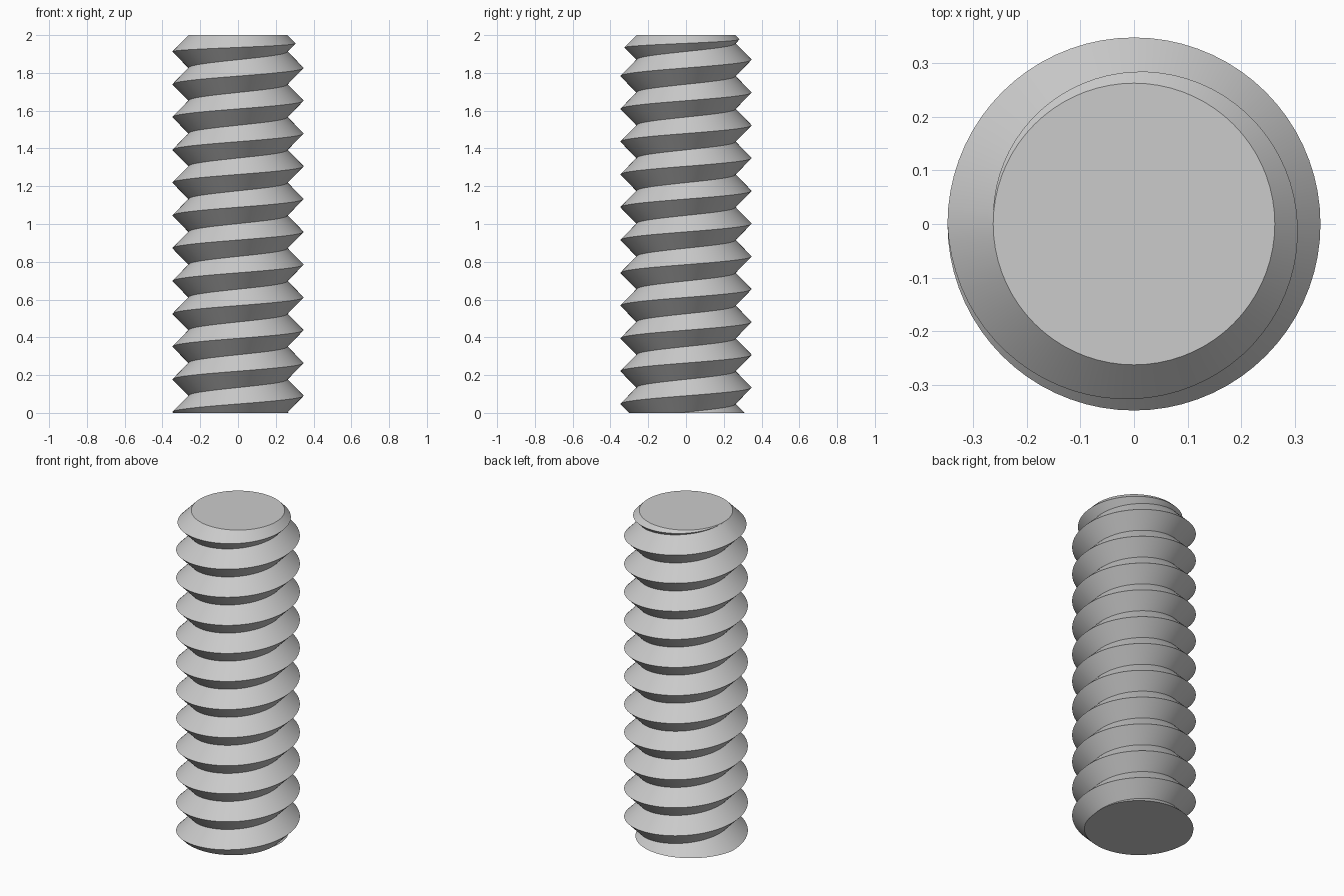
import bpy
import bmesh
import math

cube = bpy.data.objects.get("Cube")
if cube:
    bpy.data.objects.remove(cube, do_unlink=True)

# Thread dimensions
HEIGHT = 2.0
CREST_R, ROOT_R = 0.347, 0.262
SEG = 72                         # steps per turn
FULL_TURNS = 11                  # turns before the top chamfer begins
START_Z = 0.004                  # height of the first crest
PITCH = (HEIGHT - START_Z) / (FULL_TURNS + 0.5)
LAST = FULL_TURNS * SEG

# Plain grey steel
steel = bpy.data.materials.new("grey steel")
steel.use_nodes = True
colour = (0.6, 0.6, 0.6, 1.0)
steel.diffuse_color = colour
steel.node_tree.nodes["Principled BSDF"].inputs["Base Color"].default_value = colour

bm = bmesh.new()
roots, crests = {}, {}


def add_vert(k, radius, z):
    a = math.pi + math.tau * k / SEG
    return bm.verts.new((radius * math.cos(a), radius * math.sin(a), z))


def root(k):
    """Valley of the thread; closes into a flat ring at the top."""
    if k >= LAST:
        k = LAST + (k - LAST) % SEG
    if k not in roots:
        z = START_Z + PITCH * (k / SEG + 0.5)
        roots[k] = add_vert(k, ROOT_R, min(z, HEIGHT))
    return roots[k]


def crest(k):
    """Ridge of the thread; fades into the top ring over the last turn."""
    if k == LAST + SEG:
        return root(k)
    if k not in crests:
        fade = max(0, k - LAST) / SEG
        z = START_Z + PITCH * (k / SEG - fade / 2)
        crests[k] = add_vert(k, CREST_R + (ROOT_R - CREST_R) * fade, z)
    return crests[k]


def add_face(*verts):
    bm.faces.new(list(dict.fromkeys(verts)))


# Lower and upper flank of the ridge, swept along the helix
for k in range(-SEG, LAST + SEG):
    add_face(root(k - SEG), root(k - SEG + 1), crest(k + 1), crest(k))
    add_face(crest(k), crest(k + 1), root(k + 1), root(k))

# Flat top
bm.faces.new([root(LAST + i) for i in range(SEG)])

# Flat bottom, cut straight through the thread
cut = bmesh.ops.bisect_plane(
    bm, geom=bm.verts[:] + bm.edges[:] + bm.faces[:], dist=1e-6,
    plane_co=(0, 0, 0), plane_no=(0, 0, 1), clear_inner=True)
rim = [e for e in cut["geom_cut"] if isinstance(e, bmesh.types.BMEdge)]
bmesh.ops.edgeloop_fill(bm, edges=rim)
bmesh.ops.recalc_face_normals(bm, faces=bm.faces[:])

mesh = bpy.data.meshes.new("threaded_rod")
bm.to_mesh(mesh)
bm.free()
mesh.materials.append(steel)
rod = bpy.data.objects.new("threaded_rod", mesh)
bpy.context.collection.objects.link(rod)

# Smooth flanks with sharp ridges, valleys and end rims
bpy.ops.object.select_all(action="DESELECT")
rod.select_set(True)
bpy.context.view_layer.objects.active = rod
bpy.ops.object.shade_smooth_by_angle(angle=math.radians(30))
